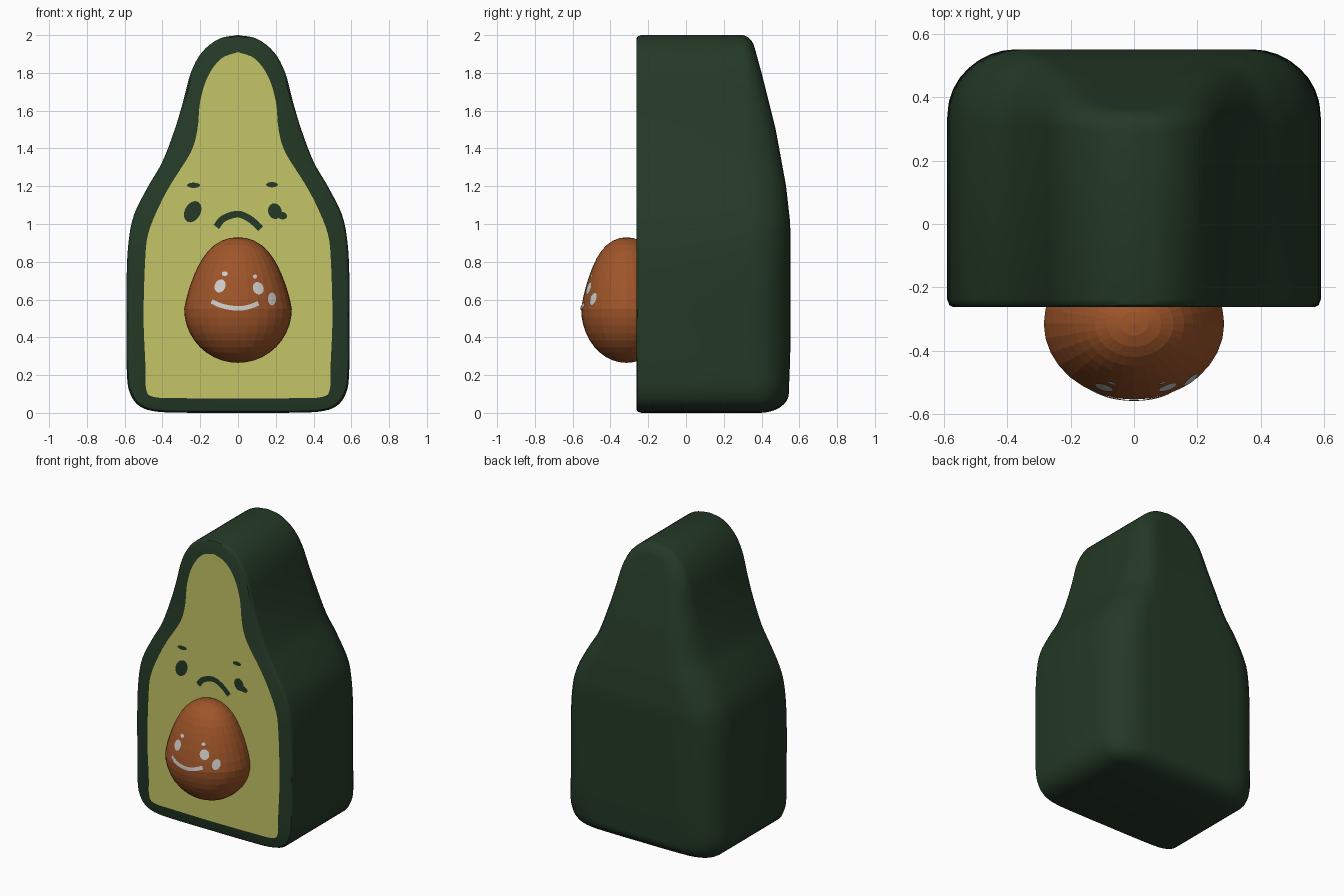
import bpy, bmesh
from math import sin, cos, pi, sqrt
from mathutils import Vector

if "Cube" in bpy.data.objects:
    bpy.data.objects.remove(bpy.data.objects["Cube"])

FRONT = -0.262


def material(name, rgb):
    m = bpy.data.materials.new(name)
    m.use_nodes = True
    m.diffuse_color = (*rgb, 1)
    bsdf = m.node_tree.nodes["Principled BSDF"]
    bsdf.inputs["Base Color"].default_value = (*rgb, 1)
    bsdf.inputs["Roughness"].default_value = 0.8
    return m


GREEN = material("dark green skin", (0.018, 0.042, 0.02))
FLESH = material("yellow green flesh", (0.56, 0.56, 0.135))
BROWN = material("brown seed", (0.34, 0.09, 0.022))
WHITE = material("off white", (0.62, 0.6, 0.58))


def finish(name, bm, mat, smooth=True):
    mesh = bpy.data.meshes.new(name)
    bm.to_mesh(mesh)
    bm.free()
    mesh.materials.append(mat)
    ob = bpy.data.objects.new(name, mesh)
    bpy.context.collection.objects.link(ob)
    if smooth:
        bpy.ops.object.select_all(action="DESELECT")
        ob.select_set(True)
        bpy.context.view_layer.objects.active = ob
        bpy.ops.object.shade_smooth_by_angle(angle=0.7)
    return ob


def spline(pts, steps=4):
    """Smooth curve through 2D points."""
    p = [Vector(q) for q in pts]
    p = [2 * p[0] - p[1]] + p + [2 * p[-1] - p[-2]]
    out = []
    for a, b, c, d in zip(p, p[1:], p[2:], p[3:]):
        for i in range(steps):
            t = i / steps
            out.append(0.5 * (2 * b + (c - a) * t + (2 * a - 5 * b + 4 * c - d) * t * t
                              + (3 * b - a - 3 * c + d) * t ** 3))
    return out + [p[-2]]


def mirrored(half):
    """Closed outline from its +x half, which runs from top to bottom."""
    right = spline(half)
    return right + [Vector((-p.x, p.y)) for p in reversed(right[1:-1])]


def lerp_table(table, z):
    for (z0, v0), (z1, v1) in zip(table, table[1:]):
        if z <= z1:
            return v0 + (v1 - v0) * (z - z0) / (z1 - z0)
    return table[-1][1]


# Body: outline carried back in rings, rounded into a sloping back
SKIN = mirrored([(0, 2), (.1, 1.98), (.19, 1.91), (.25, 1.8), (.29, 1.65), (.335, 1.5),
                 (.4, 1.33), (.475, 1.2), (.55, 1.05), (.58, .9), (.59, .7), (.59, .45),
                 (.588, .2), (.57, .1), (.52, .035), (.42, .005), (.2, 0), (0, 0)])
BACK = [(0, .54), (.3, .552), (1, .552), (1.2, .53), (1.5, .475), (1.8, .4), (2, .345)]
ROUND = [(0, .15), (.3, .22), (1.3, .22), (2, .05)]


def back_ring(c, s, xs):
    ring = []
    for p in SKIN:
        z = .9 + (p.y - .9) * (1 - (.055 if p.y > .9 else .11) * c)
        y = lerp_table(BACK, z) - lerp_table(ROUND, p.y) * (1 - s)
        ring.append((p.x * xs, y, z))
    return ring


rings = []
for s, y in ((.97, FRONT), (.988, FRONT + .006), (1, FRONT + .025)):
    rings.append([(p.x * s, y, 1 + (p.y - 1) * (1 - (1 - s) * .6)) for p in SKIN])
for i in range(9):
    a = i / 8 * pi / 2
    rings.append(back_ring(1 - cos(a), sin(a), 1 - .37 * (1 - cos(a))))
for xs in (.42, .2, 0):
    rings.append(back_ring(1, 1, xs))
lo = min(v[2] for r in rings for v in r)

bm = bmesh.new()
loops = [[bm.verts.new((x, y, z - lo)) for x, y, z in r] for r in rings]
bm.faces.new(loops[0])
n = len(SKIN)
for r0, r1 in zip(loops, loops[1:]):
    for i in range(n):
        j = (i + 1) % n
        bm.faces.new((r0[i], r0[j], r1[j], r1[i]))
bmesh.ops.remove_doubles(bm, verts=bm.verts, dist=1e-5)
bmesh.ops.recalc_face_normals(bm, faces=bm.faces)
finish("skin_body", bm, GREEN)

# Seed: egg, wider below
SEED_R, SEED_D, SEED_Y, SEED_Z = .285, .24, -.315, .55


def seed_height(t):
    return SEED_Z + t * (.38 if t > 0 else .285)


def seed_width(t):
    return 1 - .1 * max(t, 0) * (1 - t * t) * 2


bm = bmesh.new()
bmesh.ops.create_uvsphere(bm, u_segments=32, v_segments=20, radius=1)
for v in bm.verts:
    x, y, t = v.co
    k = seed_width(t)
    v.co = (x * SEED_R * k, SEED_Y + y * SEED_D * k, seed_height(t))
finish("seed", bm, BROWN, smooth=False)


# Painted details: thin plates lying on the flat front or on the seed
def on_front(x, z):
    return FRONT - .006


def on_seed(x, z):
    t = (z - SEED_Z) / (.38 if z > SEED_Z else .285)
    k = seed_width(t)
    return SEED_Y - SEED_D * k * sqrt(max(0, 1 - t * t - (x / SEED_R / k) ** 2)) - .004


def plate(name, outline, mat, surface, centre=None):
    bm = bmesh.new()
    vs = [bm.verts.new((p.x, surface(p.x, p.y), p.y)) for p in outline]
    if centre:
        mid = bm.verts.new((centre[0], surface(*centre), centre[1]))
        for a, b in zip(vs, vs[1:] + vs[:1]):
            bm.faces.new((a, b, mid))
    else:
        bm.faces.new(vs)
    bm.normal_update()
    for f in bm.faces:
        if f.normal.y > 0:
            f.normal_flip()
    finish(name, bm, mat, smooth=False)


def spot(name, x, z, rx, rz, tilt, mat, surface):
    pts = []
    for i in range(16):
        a = i * pi / 8
        u, w = rx * cos(a), rz * sin(a)
        pts.append(Vector((x + u * cos(tilt) - w * sin(tilt), z + u * sin(tilt) + w * cos(tilt))))
    plate(name, pts, mat, surface, (x, z))


def stroke(name, path, width, mat, surface):
    pts = spline(path, 6)
    bm = bmesh.new()
    rows = []
    for i, p in enumerate(pts):
        d = (pts[min(i + 1, len(pts) - 1)] - pts[max(i - 1, 0)]).normalized()
        side = Vector((-d.y, d.x)) * width / 2
        rows.append([bm.verts.new((q.x, surface(q.x, q.y), q.y))
                     for q in (p - side, p, p + side)])
    for a, b in zip(rows, rows[1:]):
        for k in (0, 1):
            bm.faces.new((a[k], b[k], b[k + 1], a[k + 1]))
    finish(name, bm, mat, smooth=False)


# Flesh
plate("flesh", mirrored([(0, 1.91), (.09, 1.875), (.16, 1.78), (.2, 1.65), (.215, 1.5),
                         (.25, 1.38), (.35, 1.22), (.415, 1.1), (.475, .95), (.492, .8),
                         (.5, .5), (.49, .25), (.487, .13), (.45, .085), (.3, .078),
                         (0, .075)]), FLESH, lambda x, z: FRONT - .003)

# Frowning face on the flesh
spot("frown_right_eye", -.24, 1.065, .042, .06, -.5, GREEN, on_front)
spot("frown_left_eye", .195, 1.068, .036, .042, .3, GREEN, on_front)
spot("frown_left_eye_corner", .232, 1.045, .028, .02, -.3, GREEN, on_front)
spot("frown_right_brow", -.235, 1.205, .035, .014, 0, GREEN, on_front)
spot("frown_left_brow", .18, 1.208, .031, .014, 0, GREEN, on_front)
stroke("frown_mouth", [(-.115, .985), (-.075, 1.03), (0, 1.052), (.065, 1.025), (.12, .975)],
       .036, GREEN, on_front)

# Smiling face on the seed
spot("smile_right_eye", -.095, .672, .028, .036, -.4, WHITE, on_seed)
spot("smile_left_eye", .107, .66, .028, .034, .4, WHITE, on_seed)
spot("smile_right_brow", -.07, .737, .016, .012, 0, WHITE, on_seed)
spot("smile_left_brow", .09, .722, .012, .01, 0, WHITE, on_seed)
spot("smile_cheek", .18, .603, .022, .034, 0, WHITE, on_seed)
stroke("smile_mouth", [(-.14, .59), (-.08, .565), (0, .553), (.06, .562), (.108, .58)],
       .024, WHITE, on_seed)
